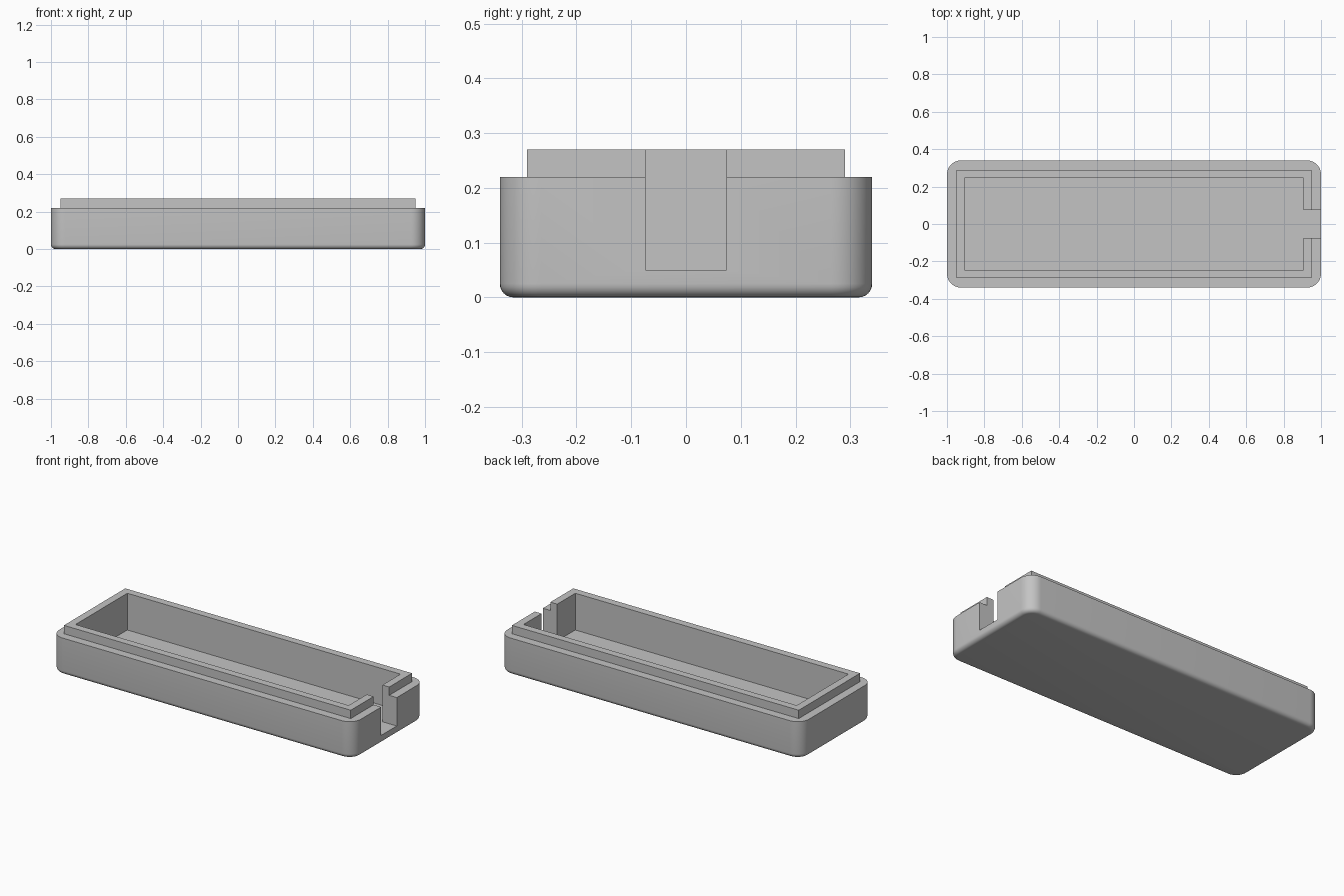
import bpy
import bmesh

default_cube = bpy.data.objects.get("Cube")
if default_cube:
    bpy.data.objects.remove(default_cube, do_unlink=True)

# Main dimensions
HALF_X, HALF_Y, RIM_Z = 1.0, 0.34, 0.22
LIP_INSET, WALL, LIP_Z = 0.05, 0.095, 0.27
FLOOR_Z, SLOT_HALF = 0.05, 0.074
CORNER_R, BASE_R = 0.075, 0.025

grey = bpy.data.materials.new("plain grey")
grey.use_nodes = True
COLOUR = (0.55, 0.55, 0.55, 1)
grey.diffuse_color = COLOUR
grey.node_tree.nodes["Principled BSDF"].inputs["Base Color"].default_value = COLOUR


def box(name, low, high, rounded=False):
    """Box between two corners, optionally with rounded sides and base."""
    bm = bmesh.new()
    bmesh.ops.create_cube(bm, size=1)
    for v in bm.verts:
        v.co = [high[i] if v.co[i] > 0 else low[i] for i in range(3)]
    if rounded:
        upright = [e for e in bm.edges
                   if abs(e.verts[0].co.z - e.verts[1].co.z) > RIM_Z / 2]
        bmesh.ops.bevel(bm, geom=upright, offset=CORNER_R, segments=10,
                        profile=0.5, affect='EDGES')
        base = [e for e in bm.edges
                if all(abs(v.co.z - low[2]) < 1e-5 for v in e.verts)]
        bmesh.ops.bevel(bm, geom=base, offset=BASE_R, segments=6,
                        profile=0.5, affect='EDGES')
    bmesh.ops.recalc_face_normals(bm, faces=bm.faces)
    mesh = bpy.data.meshes.new(name)
    bm.to_mesh(mesh)
    bm.free()
    mesh.materials.append(grey)
    obj = bpy.data.objects.new(name, mesh)
    bpy.context.collection.objects.link(obj)
    return obj


def combine(target, tool, operation):
    """Apply a boolean and discard the tool object."""
    tool.hide_render = True
    mod = target.modifiers.new(tool.name, 'BOOLEAN')
    mod.operation, mod.object, mod.solver = operation, tool, 'EXACT'
    bpy.context.view_layer.objects.active = target
    bpy.ops.object.modifier_apply(modifier=mod.name)
    bpy.data.objects.remove(tool, do_unlink=True)


def inset_box(name, inset, z0, z1):
    x, y = HALF_X - inset, HALF_Y - inset
    return box(name, (-x, -y, z0), (x, y, z1))


# Rounded outer shell with a raised square-cornered lip
tray = box("tray_body", (-HALF_X, -HALF_Y, 0), (HALF_X, HALF_Y, RIM_Z), True)
combine(tray, inset_box("lip", LIP_INSET, RIM_Z / 2, LIP_Z), 'UNION')

# Hollow interior, then the slot through the end wall level with the floor
combine(tray, inset_box("cavity", WALL, FLOOR_Z, LIP_Z + 0.1), 'DIFFERENCE')
slot = box("slot", (HALF_X - WALL - 0.1, -SLOT_HALF, FLOOR_Z),
           (HALF_X + 0.1, SLOT_HALF, LIP_Z + 0.1))
combine(tray, slot, 'DIFFERENCE')

# Smooth rounds, crisp edges
bpy.ops.object.select_all(action='DESELECT')
tray.select_set(True)
bpy.context.view_layer.objects.active = tray
bpy.ops.object.shade_smooth_by_angle(angle=0.52)
